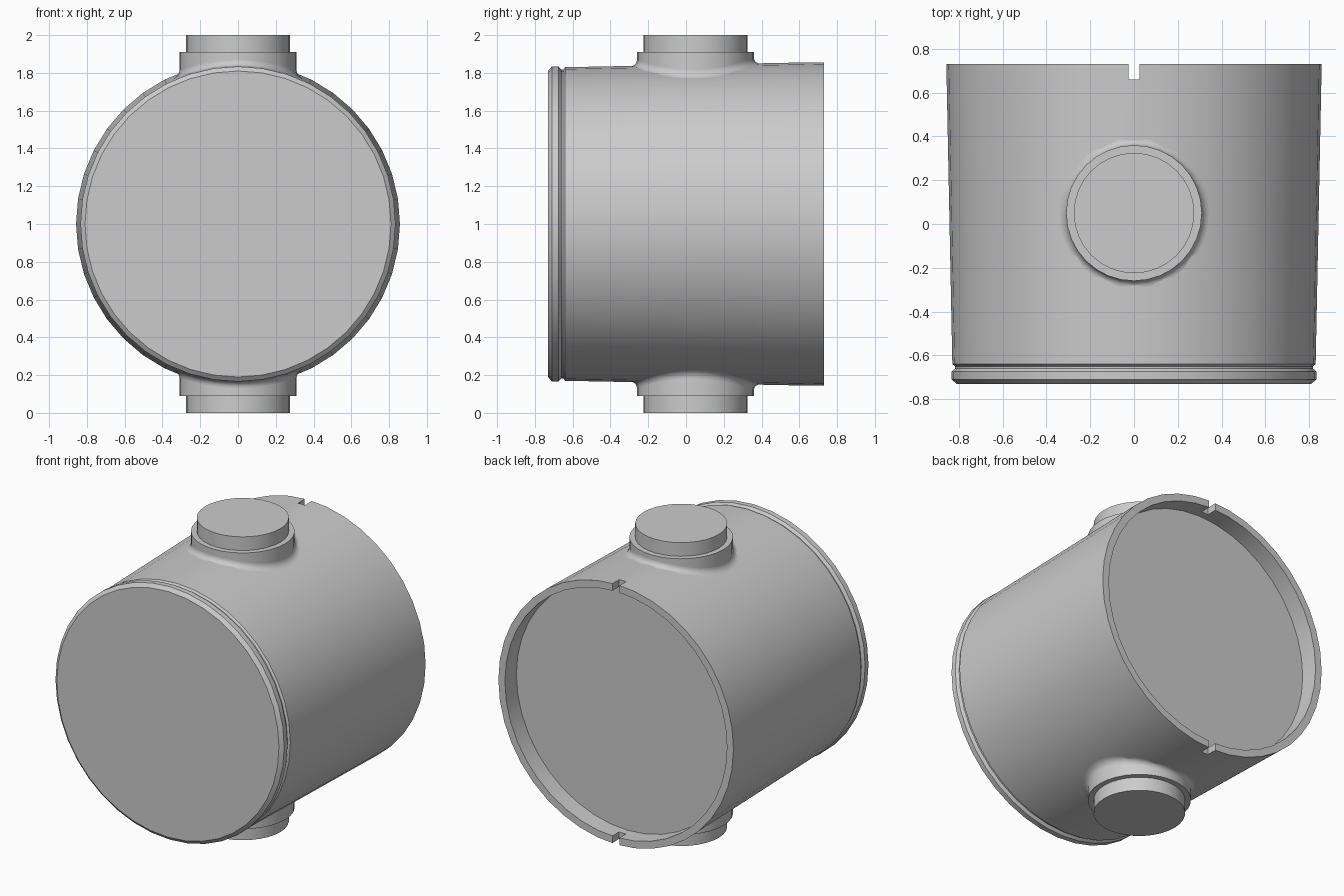
import bpy
import bmesh
from math import sin, cos, pi, sqrt, radians

cube = bpy.data.objects.get("Cube")
if cube:
    bpy.data.objects.remove(cube, do_unlink=True)

SIDES = 40          # facets around the drum
BOSS_SIDES = 32     # facets around each boss
BOSS_Y, BOSS_R = 0.05, 0.31

grey = bpy.data.materials.new("plain grey")
grey.use_nodes = True
grey.diffuse_color = (0.6, 0.6, 0.6, 1)
grey.node_tree.nodes["Principled BSDF"].inputs["Base Color"].default_value = (0.6, 0.6, 0.6, 1)


def ring_mesh(name, rings, cap_start, cap_end):
    """Bridge a list of equal vertex rings into a surface."""
    bm = bmesh.new()
    loops = [[bm.verts.new(p) for p in ring] for ring in rings]
    n = len(loops[0])
    for a, b in zip(loops, loops[1:]):
        for i in range(n):
            j = (i + 1) % n
            bm.faces.new((a[i], a[j], b[j], b[i]))
    if cap_start:
        bm.faces.new(loops[0])
    if cap_end:
        bm.faces.new(loops[-1])
    bmesh.ops.recalc_face_normals(bm, faces=bm.faces)
    mesh = bpy.data.meshes.new(name)
    bm.to_mesh(mesh)
    bm.free()
    obj = bpy.data.objects.new(name, mesh)
    bpy.context.collection.objects.link(obj)
    mesh.materials.append(grey)
    return obj


def activate(obj):
    bpy.ops.object.select_all(action='DESELECT')
    obj.select_set(True)
    bpy.context.view_layer.objects.active = obj


def smooth(obj):
    activate(obj)
    bpy.ops.object.shade_smooth_by_angle(angle=radians(30))


def drum_radius(y):
    return 0.83 + (y + 0.64) * 0.02


# Drum: front lip, groove, tapered wall and recessed back, turned about y
drum_profile = [(0.81, -0.73), (0.834, -0.71), (0.834, -0.675), (0.817, -0.66),
                (0.817, -0.65), (drum_radius(-0.64), -0.64),
                (drum_radius(0.73), 0.73), (0.81, 0.73), (0.81, 0.61)]
angles = [2 * pi * i / SIDES for i in range(SIDES)]
drum = ring_mesh("drum", [[(r * sin(a), y, 1 + r * cos(a)) for a in angles]
                          for r, y in drum_profile], True, True)

# Notches through the top and bottom of the back rim
bpy.ops.mesh.primitive_cube_add(size=1, location=(0, 0.76, 1))
cutter = bpy.context.object
cutter.name = "notch_cutter"
cutter.scale = (0.05, 0.2, 2.2)
cutter.hide_render = True
activate(drum)
cut = drum.modifiers.new("notches", 'BOOLEAN')
cut.operation = 'DIFFERENCE'
cut.solver = 'EXACT'
cut.object = cutter
bpy.ops.object.modifier_apply(modifier=cut.name)
bpy.data.objects.remove(cutter, do_unlink=True)
smooth(drum)


# Stepped bosses with a filleted foot that follows the drum
def boss(label, side):
    turn = [2 * pi * i / BOSS_SIDES for i in range(BOSS_SIDES)]
    profile = [(BOSS_R, 0.7), (BOSS_R, 0.91), (0.275, 0.91), (0.275, 1.0)]
    smooth(ring_mesh(label + "_boss",
                     [[(r * cos(a), BOSS_Y + r * sin(a), 1 + side * h) for a in turn]
                      for r, h in profile], True, True))

    width, rings = 0.032, []
    for k in range(7):
        t = k / 6 * pi / 2
        r = BOSS_R + width * (1 - sin(t))
        ring = []
        for a in turn:
            x, y = r * cos(a), BOSS_Y + r * sin(a)
            h = sqrt(drum_radius(y) ** 2 - x * x) - 0.002 + width * (1 - cos(t))
            ring.append((x, y, 1 + side * h))
        rings.append(ring)
    fillet = ring_mesh(label + "_boss_fillet", rings, False, False)
    # Point the open skirt's faces away from the boss axis
    face = fillet.data.polygons[-1]
    if face.normal.x * face.center.x + face.normal.y * (face.center.y - BOSS_Y) < 0:
        fillet.data.flip_normals()
    smooth(fillet)


boss("top", 1)
boss("bottom", -1)
